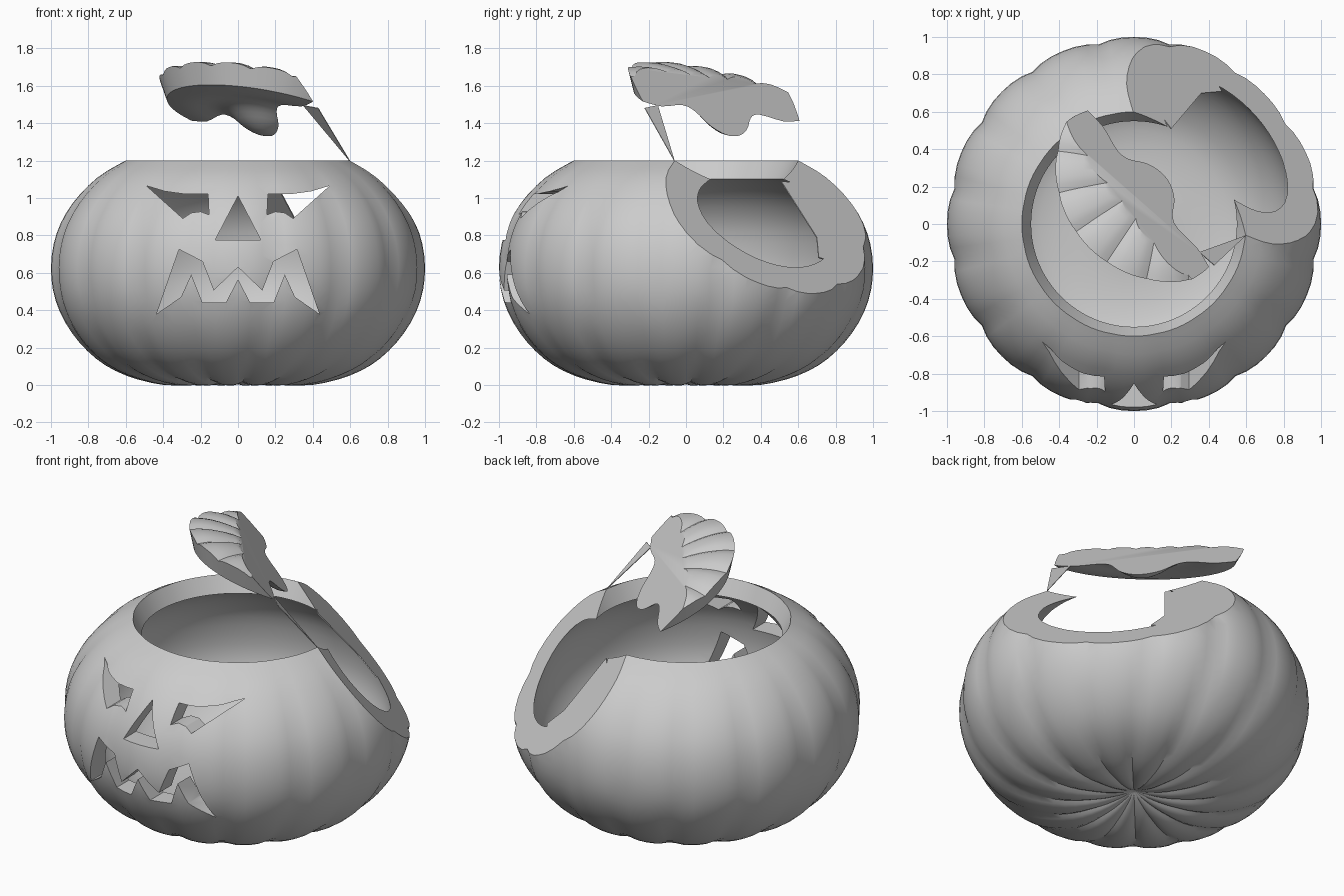
import bpy, bmesh, math
from mathutils import Vector

old = bpy.data.objects.get("Cube")
if old:
    bpy.data.objects.remove(old, do_unlink=True)

SEG = 96
LOBES = 16
SLICE_N = Vector((0.90, 0.82, 1.0))
SLICE_D = 1.688

grey = bpy.data.materials.new("plain grey")
grey.use_nodes = True
grey.diffuse_color = (0.6, 0.6, 0.6, 1)
grey.node_tree.nodes["Principled BSDF"].inputs["Base Color"].default_value = grey.diffuse_color


def make(name, bm):
    bmesh.ops.recalc_face_normals(bm, faces=bm.faces)
    mesh = bpy.data.meshes.new(name)
    bm.to_mesh(mesh)
    bm.free()
    mesh.materials.append(grey)
    ob = bpy.data.objects.new(name, mesh)
    bpy.context.collection.objects.link(ob)
    return ob


def smooth_path(pts, steps=3):
    """Catmull-Rom curve through profile points."""
    pts = [Vector(p) for p in pts]
    out = []
    for i in range(len(pts) - 1):
        a, b, c, d = pts[max(i - 1, 0)], pts[i], pts[i + 1], pts[min(i + 2, len(pts) - 1)]
        for k in range(steps):
            t = k / steps
            out.append(0.5 * (2 * b + (c - a) * t + (2 * a - 5 * b + 4 * c - d) * t * t
                              + (3 * b - a - 3 * c + d) * t ** 3))
    return out + [pts[-1]]


def groove(angle):
    """0 on a lobe crest, 1 in the crease between lobes."""
    return (1 - abs(math.cos(LOBES / 2 * angle))) ** 1.5


def lathe(name, outer, inner, shape):
    """Closed solid of revolution from pole to pole; the outer skin is shaped into lobes."""
    bm = bmesh.new()
    rings = []
    for skin, path in ((True, outer), (False, inner)):
        for r, z in path:
            if r < 1e-4:
                rings.append([bm.verts.new((0, 0, z))])
                continue
            ring = []
            for k in range(SEG):
                a = math.tau * k / SEG
                rr, zz = shape(r, z, a) if skin else (r, z)
                ring.append(bm.verts.new((rr * math.cos(a), rr * math.sin(a), zz)))
            rings.append(ring)
    for lo, hi in zip(rings, rings[1:]):
        for k in range(SEG):
            n = (k + 1) % SEG
            quad = [lo[k % len(lo)], lo[n % len(lo)], hi[n % len(hi)], hi[k % len(hi)]]
            bm.faces.new(list(dict.fromkeys(quad)))
    return make(name, bm)


def prism(name, outline, depth):
    """Extrude a flat 3D outline along a vector."""
    bm = bmesh.new()
    face = bm.faces.new([bm.verts.new(p) for p in outline])
    ext = bmesh.ops.extrude_face_region(bm, geom=[face], use_keep_orig=True)
    bmesh.ops.translate(bm, vec=depth, verts=[v for v in ext["geom"] if isinstance(v, bmesh.types.BMVert)])
    return make(name, bm)


def cut(ob, cutter):
    cutter.hide_render = True
    mod = ob.modifiers.new("cut", "BOOLEAN")
    mod.operation = "DIFFERENCE"
    mod.solver = "EXACT"
    mod.object = cutter
    bpy.context.view_layer.objects.active = ob
    bpy.ops.object.modifier_apply(modifier=mod.name)


def shade(ob):
    bpy.ops.object.select_all(action="DESELECT")
    ob.select_set(True)
    bpy.context.view_layer.objects.active = ob
    bpy.ops.object.shade_smooth_by_angle(angle=math.radians(32))


def on_slice(x, y):
    return Vector((x, y, SLICE_D - SLICE_N.x * x - SLICE_N.y * y))


# Hollow lobed shell, open at the top
def body_shape(r, z, a):
    twist = 0.25 * max(0, 0.5 - z)
    g = groove(a + twist)
    return r * (1 - 0.022 * g * min(1, (1.25 - z) * 3)), z + 0.02 * g * max(0, 1 - z / 0.3) * min(1, r * 4)


outer = smooth_path([(0, 0.08), (0.08, 0.045), (0.22, 0.008), (0.4, 0), (0.6, 0.05), (0.76, 0.14),
                     (0.89, 0.28), (0.975, 0.45), (1.0, 0.63), (0.97, 0.81), (0.885, 0.97),
                     (0.75, 1.11), (0.6, 1.2)])
inner = smooth_path([(0.55, 1.1), (0.66, 1.04), (0.76, 0.95), (0.835, 0.82), (0.87, 0.63), (0.85, 0.48),
                     (0.78, 0.34), (0.66, 0.22), (0.5, 0.14), (0.25, 0.12), (0, 0.16)])
body = lathe("pumpkin_shell", outer, inner, body_shape)

# Lid with an undercut rim and a lump below its middle, tilted to the back
top = smooth_path([(0, -0.02), (0.15, 0.01), (0.35, 0.035), (0.5, 0.028), (0.6, 0)])
under = smooth_path([(0.54, -0.11), (0.42, -0.12), (0.28, -0.105), (0.2, -0.125), (0.12, -0.175),
                     (0.05, -0.205), (0, -0.21)])
lid = lathe("lid", top, under, lambda r, z, a: (r * (1 - 0.015 * groove(a)), z - 0.02 * groove(a) * min(1, r * 2)))
tilt = Vector((0, 0, 1)).rotation_difference(Vector((0.19, 0.27, 1))).to_matrix().to_4x4()
lid.data.transform(tilt)
lid.data.transform(tilt.Translation((0.17, 0.27, 1.54)))

# Carved face openings
mouth_half = [(0, 0.63), (0.13, 0.505), (0.19, 0.66), (0.315, 0.725), (0.435, 0.38),
              (0.305, 0.47), (0.25, 0.59), (0.19, 0.44), (0.065, 0.44), (0, 0.565)]
mouth = mouth_half + [(-x, z) for x, z in mouth_half[-2:0:-1]]
eye = [(0.49, 1.065), (0.39, 1.035), (0.28, 1.02), (0.16, 1.02), (0.155, 0.91), (0.2, 0.927),
       (0.25, 0.92), (0.295, 0.89)]
nose = [(0, 1.01), (0.122, 0.775), (-0.122, 0.775)]
cutters = []
for name, outline in (("mouth", mouth), ("left_eye", eye), ("right_eye", [(-x, z) for x, z in eye]),
                      ("nose", nose)):
    cutters.append(prism(name + "_cutter", [(x, -1.2, z) for x, z in outline], (0, 0.85, 0)))

# One slanted slice through shell and lid
u = Vector((-0.82, 0.9, 0)).normalized()
n = SLICE_N.normalized()
w = n.cross(u)
mid = on_slice(0.45, 0.45)
slicer = prism("slice_cutter", [mid + u * a * 2 + w * b * 2 for a, b in ((-1, -1), (1, -1), (1, 1), (-1, 1))], n * 2)
for c in cutters:
    cut(body, c)
for ob in (body, lid):
    cut(ob, slicer)
    shade(ob)
for c in cutters + [slicer]:
    bpy.data.objects.remove(c, do_unlink=True)

# Thin strip joining lid and shell, and the web across the inner edge of the slice
prism("lid_strip", [on_slice(x, y) for x, y in ((0.43, -0.22), (0.6, -0.06), (0.35, -0.15))], n * -0.004)
prism("rim_web", [on_slice(x, y) for x, y in ((0.2, 0.51), (0.36, 0.7), (0.47, 0.71), (0.42, 0.8),
                                              (0.24, 0.84), (0.1, 0.75), (0.13, 0.6))], n * -0.006)
